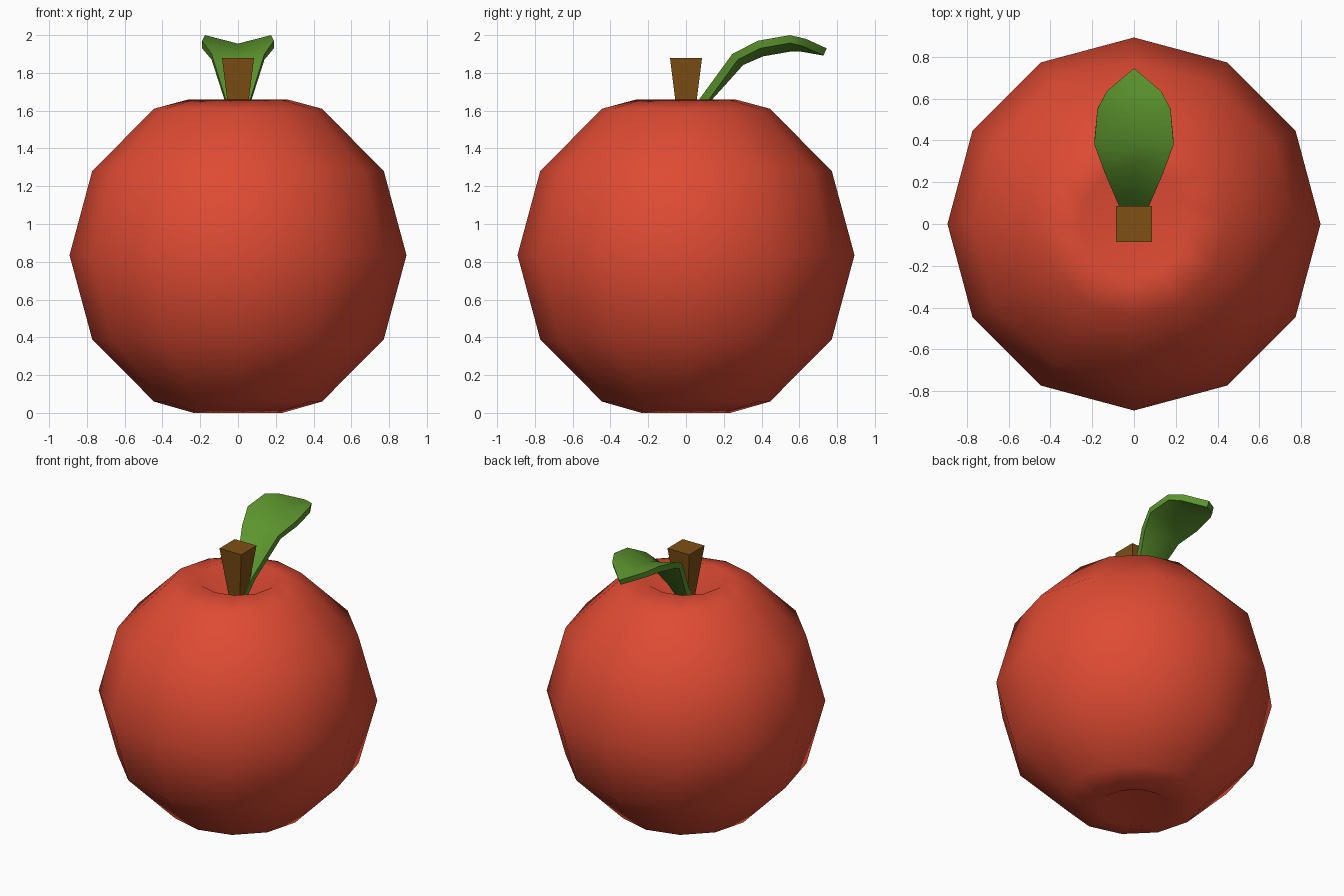
import bpy, math
from mathutils import Vector

if "Cube" in bpy.data.objects:
    bpy.data.objects.remove(bpy.data.objects["Cube"])


def make(name, verts, faces, color, angle):
    me = bpy.data.meshes.new(name)
    me.from_pydata(verts, [], faces)
    ob = bpy.data.objects.new(name, me)
    bpy.context.collection.objects.link(ob)
    mat = bpy.data.materials.new(name + "_color")
    mat.diffuse_color = (*color, 1)
    mat.use_nodes = True
    mat.node_tree.nodes["Principled BSDF"].inputs["Base Color"].default_value = mat.diffuse_color
    me.materials.append(mat)
    # consistent outward normals and smoothing
    bpy.ops.object.select_all(action='DESELECT')
    ob.select_set(True)
    bpy.context.view_layer.objects.active = ob
    bpy.ops.object.mode_set(mode='EDIT')
    bpy.ops.mesh.select_all(action='SELECT')
    bpy.ops.mesh.remove_doubles(threshold=0.0005)
    bpy.ops.mesh.normals_make_consistent(inside=False)
    bpy.ops.object.mode_set(mode='OBJECT')
    bpy.ops.object.shade_smooth_by_angle(angle=math.radians(angle))
    return ob


def loft(rings):
    """Join equal-sized vertex rings with quads; cap both ends."""
    n = len(rings[0])
    verts = [v for r in rings for v in r]
    faces = [(i * n + j, i * n + (j + 1) % n, (i + 1) * n + (j + 1) % n, (i + 1) * n + j)
             for i in range(len(rings) - 1) for j in range(n)]
    return verts, faces + [tuple(range(n)), tuple(range(len(verts) - n, len(verts)))]


# Fruit body: 12-sided lathe with dimples at both poles
profile = [(0.235, 0.0), (0.445, 0.06), (0.772, 0.39), (0.892, 0.835),
           (0.772, 1.28), (0.445, 1.61), (0.26, 1.66)]
N = 12
rings = [[(r * math.cos(math.tau * k / N), r * math.sin(math.tau * k / N), z)
          for k in range(N)] for r, z in profile]
verts, faces = loft(rings)
faces = faces[:-2]
verts += [(0, 0, 0.15), (0, 0, 1.47)]
bottom, top, last = len(verts) - 2, len(verts) - 1, (len(rings) - 1) * N
for k in range(N):
    j = (k + 1) % N
    faces += [(bottom, j, k), (top, last + k, last + j)]
make("fruit_body", verts, faces, (0.73, 0.07, 0.033), 80)

# Stem: square, flaring towards the top
stem = [[(x * h, y * h, z) for x, y in ((-1, -1), (1, -1), (1, 1), (-1, 1))]
        for h, z in ((0.032, 1.46), (0.085, 1.88))]
make("stem", *loft(stem), (0.21, 0.08, 0.007), 30)

# Leaf: folded strip along a curve; each row is edge y, edge z, half width, fold depth
rows = [(-0.03, 1.50, 0.035, 0.0), (0.07, 1.66, 0.065, 0.01), (0.245, 1.90, 0.14, 0.04),
        (0.38, 1.97, 0.19, 0.045), (0.55, 2.0, 0.175, 0.045),
        (0.635, 1.98, 0.13, 0.03), (0.745, 1.93, 0.0, 0.0)]
sections = []
for i, (y, z, w, d) in enumerate(rows):
    a, b = rows[max(i - 1, 0)], rows[min(i + 1, len(rows) - 1)]
    t = Vector((0, b[0] - a[0], b[1] - a[1])).normalized()
    n = Vector((0, -t.z, t.y))
    edge, thick = Vector((0, y, z)), n * 0.042
    mid, side = edge - n * d, Vector((w, 0, 0))
    sections.append([edge - side, mid, edge + side,
                     edge + side - thick, mid - thick, edge - side - thick])
make("leaf", *loft(sections), (0.107, 0.30, 0.027), 40)
